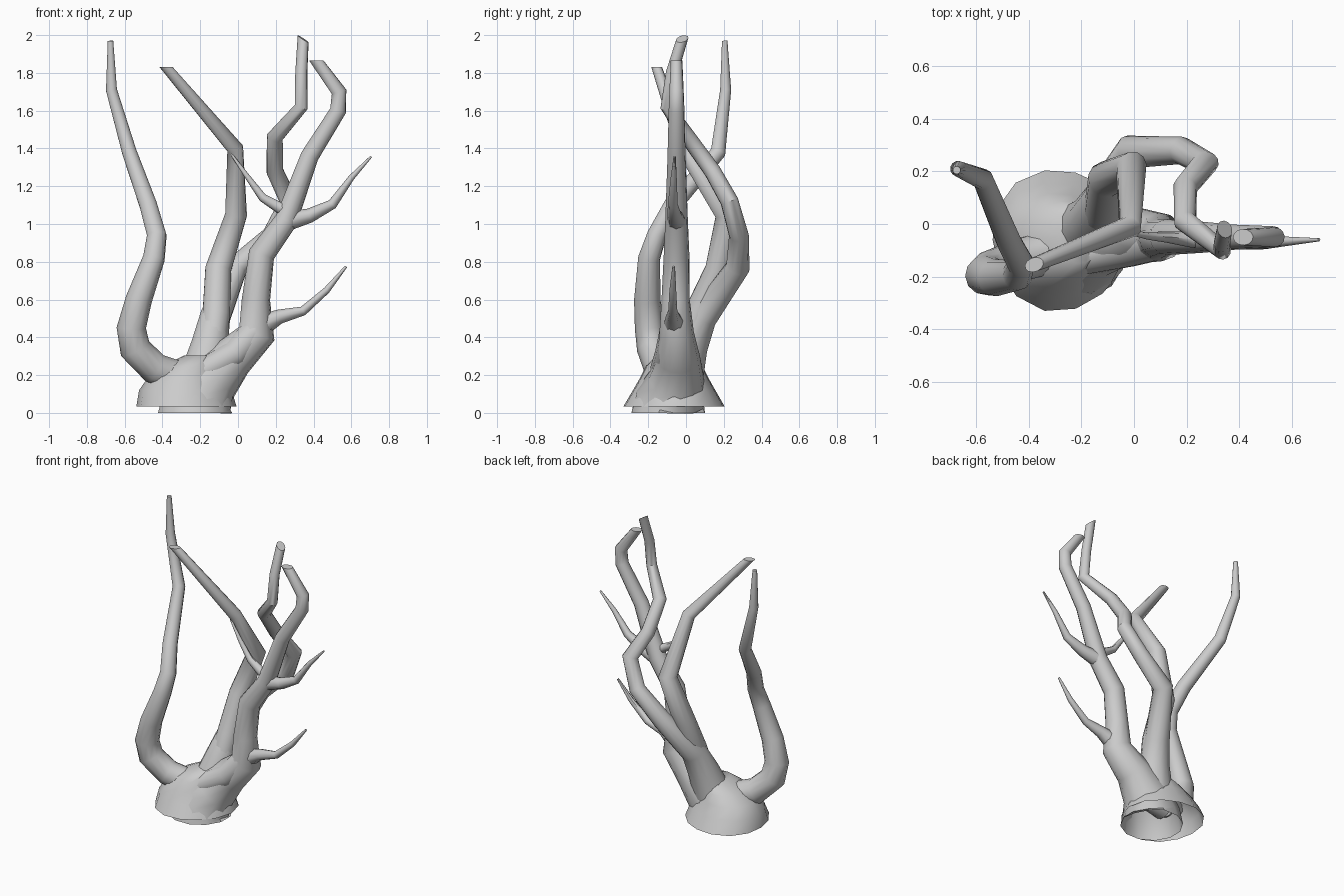
import bpy, bmesh, math
from mathutils import Vector

SIDES = 12


def finish(name, bm):
    bmesh.ops.recalc_face_normals(bm, faces=bm.faces)
    me = bpy.data.meshes.new(name)
    bm.to_mesh(me)
    bm.free()
    ob = bpy.data.objects.new(name, me)
    bpy.context.collection.objects.link(ob)
    bpy.ops.object.select_all(action='DESELECT')
    ob.select_set(True)
    bpy.context.view_layer.objects.active = ob
    bpy.ops.object.shade_smooth_by_angle(angle=math.radians(45))
    return ob


def bridge(bm, rings):
    for a, b in zip(rings, rings[1:]):
        n = len(a)
        for i in range(n):
            bm.faces.new((a[i], a[(i + 1) % n], b[(i + 1) % n], b[i]))


def branch(name, path, sides=SIDES, start=None, end=None):
    """Mitred, tapering tube through (x, y, z, radius) points; start/end set cut directions."""
    pts = [Vector(p[:3]) for p in path]
    dirs = [(b - a).normalized() for a, b in zip(pts, pts[1:])]
    u = dirs[0].orthogonal().normalized()
    bm, rings = bmesh.new(), []
    for k, p in enumerate(pts):
        d = dirs[max(k - 1, 0)]
        if k > 1:
            u = dirs[k - 2].rotation_difference(d) @ u
        v = d.cross(u)
        if k == 0:
            n = Vector(start) if start else d
        elif k == len(pts) - 1:
            n = Vector(end) if end else d
        else:
            n = d + dirs[k]
        ring = []
        for i in range(sides):
            t = 2 * math.pi * i / sides
            o = u * math.cos(t) + v * math.sin(t)
            o -= d * (o.dot(n) / d.dot(n))
            ring.append(bm.verts.new(p + o * path[k][3]))
        rings.append(ring)
    bridge(bm, rings)
    bm.faces.new(rings[-1])
    return finish(name, bm)


UP = (0, 0, 1)

# flared root skirt, open underneath
bm, rings = bmesh.new(), []
for cx, cy, z, rx, ry in ((-.28, -.06, .035, .265, .27), (-.285, -.06, .12, .245, .22),
                          (-.28, -.06, .19, .2, .18), (-.25, -.06, .25, .15, .15),
                          (-.2, -.05, .305, .085, .10)):
    ring = []
    for i in range(14):
        t = 2 * math.pi * i / 14
        w = 1 + .03 * math.sin(3 * t + 1)
        ring.append(bm.verts.new((cx + rx * w * math.cos(t), cy + ry * w * math.sin(t), z)))
    rings.append(ring)
bridge(bm, rings)
bm.faces.new(rings[-1])
finish("root_skirt", bm)

# four main branches
branch("left_branch", [
    (-.34, -.11, .2, .085), (-.44, -.14, .235, .083), (-.545, -.18, .34, .08),
    (-.565, -.195, .45, .076), (-.525, -.205, .6, .07),
    (-.445, -.195, .82, .058), (-.43, -.155, .94, .052), (-.475, -.07, 1.1, .048),
    (-.575, .17, 1.38, .04), (-.67, .21, 1.71, .03), (-.675, .205, 1.97, .015)])

branch("middle_branch", [
    (-.14, .0, .32, .075), (-.115, .06, .52, .075), (-.105, .17, .76, .07), (-.01, .215, 1.05, .058),
    (-.015, -.01, 1.4, .042), (-.38, -.155, 1.83, .027)], end=UP)

branch("back_branch", [
    (-.19, -.03, .18, .125), (-.15, .02, .36, .1), (-.12, .085, .51, .082), (-.01, .275, .77, .062),
    (.18, .28, .94, .052), (.27, .23, 1.12, .048), (.195, .14, 1.28, .045), (.195, .01, 1.46, .042),
    (.335, -.1, 1.62, .034), (.335, -.075, 1.8, .032), (.345, -.02, 1.98, .03)], end=(.5, -.1, .8))

# its hollow foot is the collar touching the ground
branch("right_branch", [
    (-.226, -.094, 0, .2), (-.21, -.085, .08, .185), (-.14, -.05, .17, .15),
    (-.03, -.04, .29, .115), (.1, -.05, .42, .092), (.095, -.055, .6, .075),
    (.125, -.05, .84, .068), (.255, -.05, 1.02, .06), (.38, -.05, 1.36, .048), (.53, -.05, 1.6, .042),
    (.535, -.05, 1.7, .038), (.415, -.05, 1.865, .031)], start=UP, end=UP)

# low root running across the front into the right branch
branch("front_root", [
    (-.36, -.13, .19, .08), (-.19, -.12, .21, .075), (-.02, -.09, .31, .075), (.09, -.06, .43, .08)])

# small forked twigs
branch("low_twig", [
    (.12, -.06, .46, .06), (.22, -.07, .51, .038), (.345, -.07, .54, .024),
    (.47, -.07, .65, .018), (.572, -.065, .775, .007)], sides=8)
branch("high_twig", [
    (.28, -.05, 1.02, .05), (.38, -.06, 1.045, .038), (.5, -.07, 1.105, .026),
    (.6, -.065, 1.245, .016), (.705, -.06, 1.357, .006)], sides=8)
branch("inner_twig", [
    (.31, -.05, 1.08, .035), (.22, -.06, 1.085, .03), (.13, -.05, 1.14, .022),
    (.05, -.045, 1.25, .014), (-.035, -.03, 1.37, .006)], sides=8)
